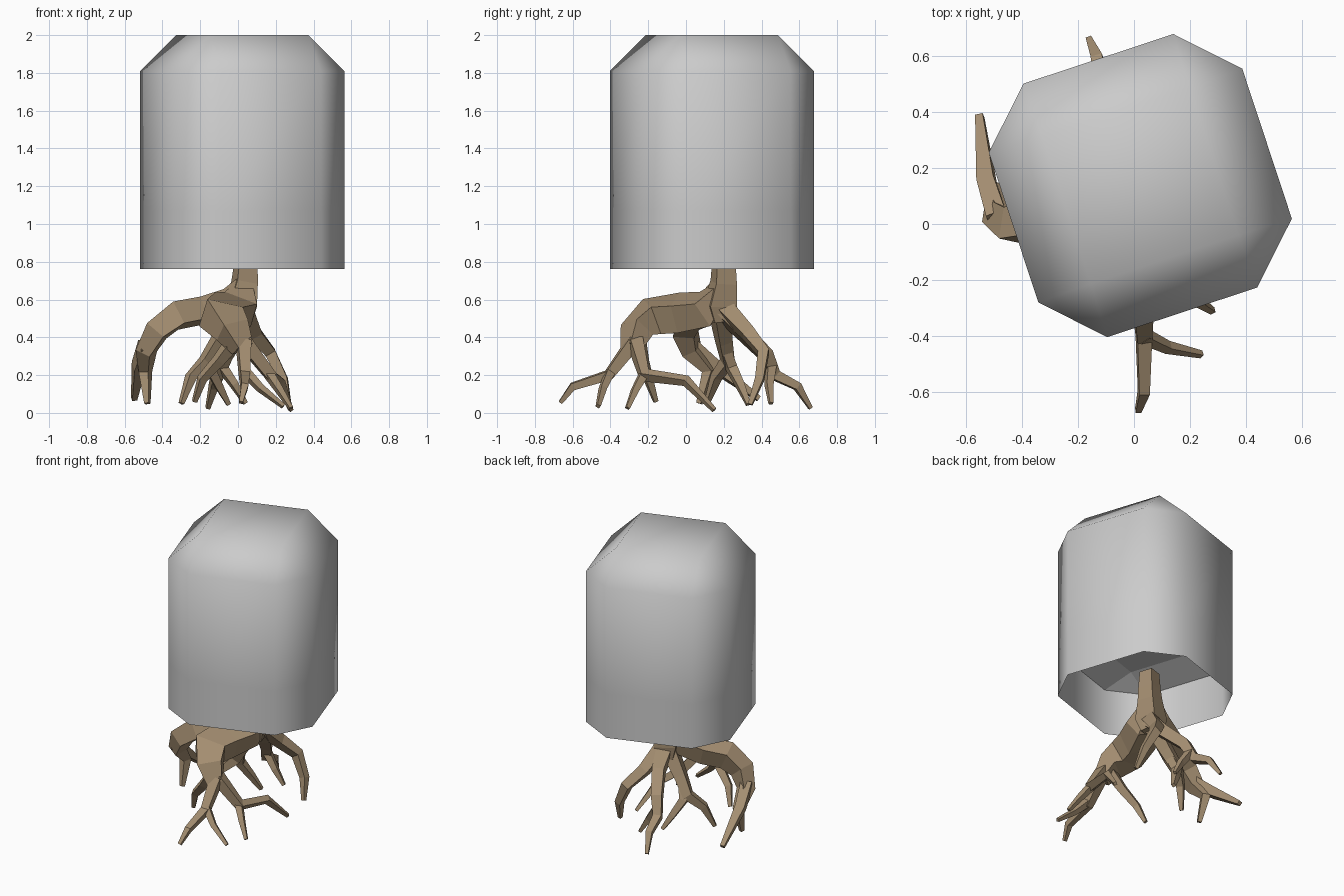
import bpy, bmesh, math
from mathutils import Vector

cube = bpy.data.objects.get("Cube")
if cube:
    bpy.data.objects.remove(cube, do_unlink=True)


def material(name, rgb):
    m = bpy.data.materials.new(name)
    m.use_nodes = True
    m.diffuse_color = (*rgb, 1)
    m.node_tree.nodes["Principled BSDF"].inputs["Base Color"].default_value = (*rgb, 1)
    return m


GREY = material("canopy grey", (0.6, 0.6, 0.6))
BARK = material("bark brown", (0.37, 0.27, 0.165))


def finish(bm, name, mat, smooth):
    for f in bm.faces:
        f.smooth = smooth
    me = bpy.data.meshes.new(name)
    bm.to_mesh(me)
    bm.free()
    me.materials.append(mat)
    ob = bpy.data.objects.new(name, me)
    bpy.context.collection.objects.link(ob)


def bridge(bm, a, b):
    n = len(a)
    for i in range(n):
        bm.faces.new((a[i], a[(i + 1) % n], b[(i + 1) % n], b[i]))


# Canopy: eight-sided shell, open below, tapering to a square top
CENTRE = Vector((0.0225, 0.137, 0))
OCTAGON = [math.radians(q + a) for q in range(0, 360, 90) for a in (48.9, 77.7)]
SQUARE = [math.radians(q + 63.3) for q in range(0, 360, 90)]


def ring(bm, angles, r, z):
    return [bm.verts.new(CENTRE + Vector((r * math.cos(a), r * math.sin(a), z))) for a in angles]


def square_cap(bm, octagon, z):
    # each square corner meets the two octagon corners beside it
    sq = ring(bm, SQUARE, 0.392, z)
    for i in range(4):
        a, b, c = octagon[2 * i], octagon[2 * i + 1], octagon[(2 * i + 2) % 8]
        bm.faces.new((a, b, sq[i]))
        bm.faces.new((b, c, sq[(i + 1) % 4], sq[i]))
    bm.faces.new(sq)


bm = bmesh.new()
rings = [ring(bm, OCTAGON, 0.553, z) for z in (0.762, 1.07, 1.81)]
for low, high in zip(rings, rings[1:]):
    bridge(bm, low, high)
square_cap(bm, rings[-1], 2.0)
finish(bm, "canopy", GREY, True)

bm = bmesh.new()
square_cap(bm, ring(bm, OCTAGON, 0.55, 1.08), 1.15)
bmesh.ops.reverse_faces(bm, faces=bm.faces[:])
finish(bm, "canopy_underside", GREY, False)


# Roots: tapering four-sided limbs, each point is x, y, z, radius
def limb(name, points, width=1.0):
    bm = bmesh.new()
    pts = [Vector(p[:3]) for p in points]
    side = Vector((1, 0.3, 0.1))
    loops = []
    for i, p in enumerate(pts):
        d = (pts[min(i + 1, len(pts) - 1)] - pts[max(i - 1, 0)]).normalized()
        side = (side - d * side.dot(d)).normalized()
        up = d.cross(side)
        half = points[i][3] * 0.86
        loops.append([bm.verts.new(p + half * (side * s * width + up * u))
                      for s, u in ((1, 1), (-1, 1), (-1, -1), (1, -1))])
    for a, b in zip(loops, loops[1:]):
        bridge(bm, a, b)
    bm.faces.new(loops[0][::-1])
    bm.faces.new(loops[-1])
    finish(bm, name, BARK, False)


limb("trunk", [(.04, .2, .89, .052), (.04, .2, .77, .06), (.035, .2, .69, .066),
               (.01, .18, .57, .085), (.01, .19, .48, .06)])

# Front root with its forks
limb("front_root", [(.03, .2, .67, .04), (0, .1, .55, .085), (-.06, -.04, .53, .09),
                    (-.09, -.18, .51, .092), (-.03, -.26, .44, .072), (.025, -.29, .34, .045)], 1.25)
limb("front_root_long", [(.03, -.28, .37, .042), (.035, -.41, .2, .03), (.035, -.6, .14, .022),
                         (.015, -.665, .055, .012)])
limb("front_root_fork", [(.035, -.4, .22, .026), (.12, -.44, .13, .02), (.24, -.465, .035, .012)])
limb("front_root_side", [(.03, -.27, .38, .042), (.17, -.22, .2, .032), (.22, 0, .17, .025),
                         (.28, .15, .015, .012)])
limb("front_root_side_fork", [(.16, -.22, .21, .026), (.22, -.27, .12, .02), (.28, -.31, .025, .012)])
limb("front_root_inner", [(0, -.26, .41, .04), (-.1, -.23, .28, .03), (-.19, -.2, .18, .024),
                          (-.23, -.16, .06, .013)])

# Root arching to the right flank
limb("right_root", [(.03, .2, .69, .045), (-.06, .15, .59, .07), (-.2, .09, .54, .072),
                    (-.33, .02, .515, .075), (-.43, -.005, .435, .066), (-.485, .03, .33, .05),
                    (-.49, .12, .22, .032), (-.48, .07, .05, .015)])
limb("right_root_fork", [(-.485, .02, .36, .042), (-.525, .15, .25, .036), (-.55, .385, .075, .016)])

# Back roots
limb("back_root", [(.02, .18, .56, .06), (0, .3, .43, .045), (-.07, .42, .31, .04),
                   (-.11, .47, .2, .032), (-.13, .59, .14, .024), (-.16, .66, .025, .012)])
limb("back_root_fork", [(-.09, .45, .25, .028), (-.02, .44, .15, .022), (.04, .45, .05, .012)])
limb("back_left_root", [(.03, .2, .56, .05), (.09, .33, .42, .04), (.17, .41, .32, .034),
                        (.24, .39, .18, .026), (.27, .34, .045, .013)])

# Middle root under the trunk, split in two
limb("middle_root", [(0, .18, .53, .055), (-.1, .2, .38, .042), (-.17, .22, .27, .036),
                     (-.25, .16, .19, .027), (-.3, .11, .05, .013)])
limb("middle_root_fork", [(-.12, .2, .35, .03), (-.15, .24, .24, .03), (-.1, .29, .14, .023),
                          (-.05, .33, .045, .013)])
